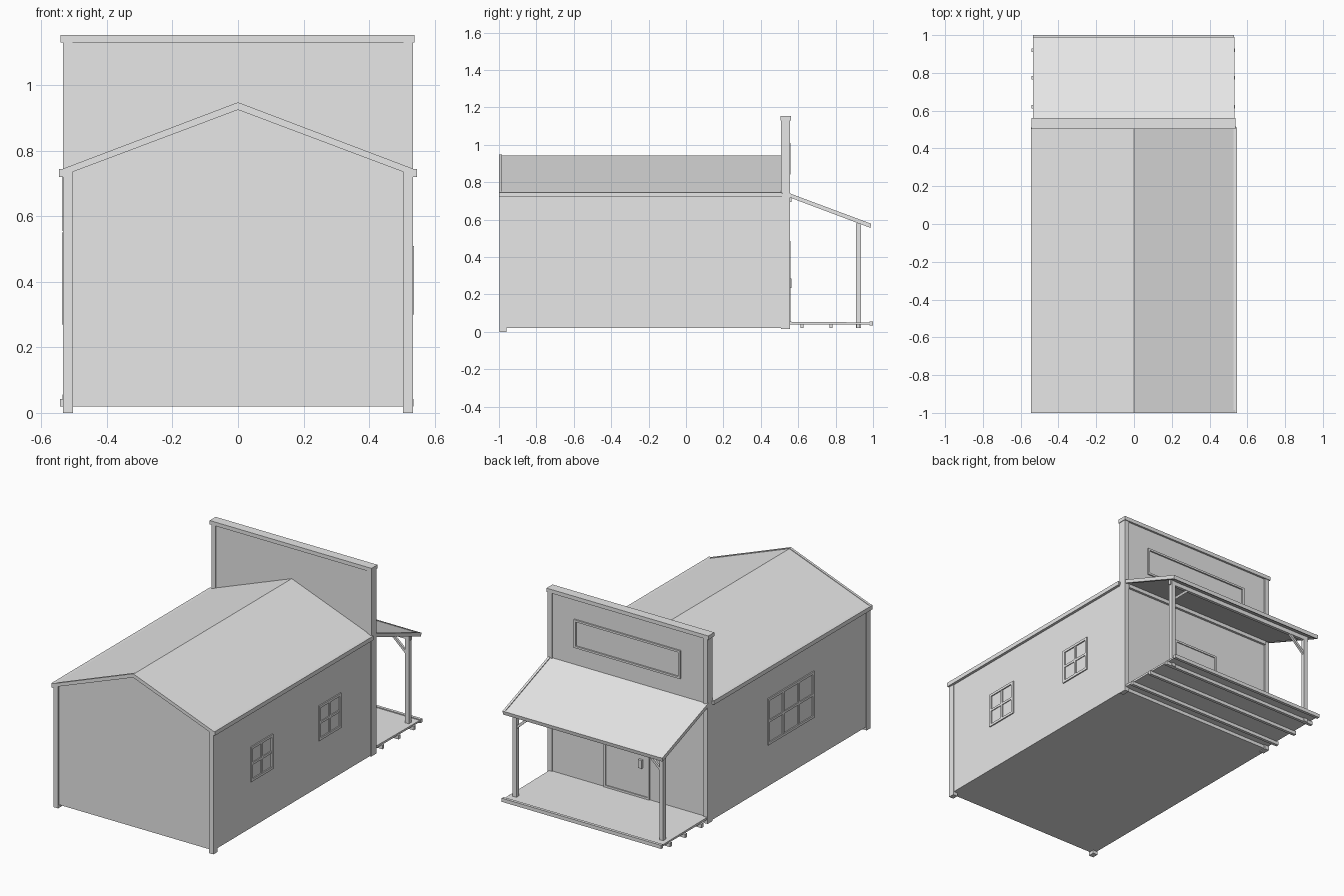
import bpy
import bmesh
from mathutils import Vector

cube = bpy.data.objects.get("Cube")
if cube:
    bpy.data.objects.remove(cube, do_unlink=True)

grey = bpy.data.materials.new("plain_grey")
grey.use_nodes = True
grey.diffuse_color = (0.8, 0.8, 0.8, 1)
grey.node_tree.nodes["Principled BSDF"].inputs["Base Color"].default_value = (0.8, 0.8, 0.8, 1)


def finish(name, bm):
    bmesh.ops.recalc_face_normals(bm, faces=bm.faces)
    mesh = bpy.data.meshes.new(name)
    bm.to_mesh(mesh)
    bm.free()
    mesh.materials.append(grey)
    ob = bpy.data.objects.new(name, mesh)
    bpy.context.scene.collection.objects.link(ob)
    return ob


def prism(name, points, offset):
    """Extrude a closed outline of 3D points by an offset."""
    bm = bmesh.new()
    face = bm.faces.new([bm.verts.new(p) for p in points])
    new = bmesh.ops.extrude_face_region(bm, geom=[face])["geom"]
    verts = [v for v in new if isinstance(v, bmesh.types.BMVert)]
    bmesh.ops.translate(bm, verts=verts, vec=offset)
    return finish(name, bm)


def box(name, x0, x1, y0, y1, z0, z1):
    outline = [(x0, y0, z0), (x1, y0, z0), (x1, y1, z0), (x0, y1, z0)]
    return prism(name, outline, (0, 0, z1 - z0))


def along_y(name, outline, y0, y1):
    return prism(name, [(x, y0, z) for x, z in outline], (0, y1 - y0, 0))


def along_x(name, outline, x0, x1):
    return prism(name, [(x0, y, z) for y, z in outline], (x1 - x0, 0, 0))


def side_window(name, side, y0, y1, z0, z1, columns):
    """Frame and glazing bars on a side wall."""
    inner, outer, b = side * 0.525, side * 0.537, 0.015
    box(name + "_sill", inner, outer, y0, y1, z0, z0 + b)
    box(name + "_head", inner, outer, y0, y1, z1 - b, z1)
    for y in (y0, y1 - b):
        box(name + "_jamb", inner, outer, y, y + b, z0 + b, z1 - b)
    bar = side * 0.535
    mid = (z0 + z1) / 2
    box(name + "_cross_bar", inner, bar, y0 + b, y1 - b, mid - 0.007, mid + 0.007)
    for i in range(1, columns):
        y = y0 + (y1 - y0) * i / columns
        box(name + "_upright_bar", inner, bar, y - 0.007, y + 0.007, z0 + b, z1 - b)


def facade_frame(name, x0, x1, z0, z1, b):
    """Rectangular trim on the porch wall."""
    y0, y1 = 0.545, 0.558
    box(name + "_bottom", x0, x1, y0, y1, z0, z0 + b)
    box(name + "_top", x0, x1, y0, y1, z1 - b, z1)
    for x in (x0, x1 - b):
        box(name + "_side", x, x + b, y0, y1, z0 + b, z1 - b)


# House body and gabled roof
along_y("house_body", [(-0.53, 0.02), (0.53, 0.02), (0.53, 0.73), (0, 0.93), (-0.53, 0.73)],
        -0.99, 0.52)
along_y("roof", [(-0.54, 0.722), (-0.54, 0.74), (0, 0.944), (0.54, 0.74), (0.54, 0.722), (0, 0.925)],
        -0.99, 0.515)
along_y("gable_trim", [(-0.54, 0.722), (-0.54, 0.743), (0, 0.948), (0.54, 0.743), (0.54, 0.722), (0, 0.925)],
        -1.0, -0.985)

for side, word in ((1, "left"), (-1, "right")):
    box(word + "_eave_board", side * 0.525, side * 0.546, -1.0, 0.512, 0.72, 0.745)
    box(word + "_corner_post", side * 0.503, side * 0.534, -0.997, -0.96, 0.0, 0.735)
    box(word + "_facade_post", side * 0.505, side * 0.534, 0.508, 0.556, 0.015, 1.135)

# Tall facade with cap, sign frame and door
box("facade_wall", -0.53, 0.53, 0.512, 0.549, 0.02, 1.135)
box("facade_cap", -0.542, 0.538, 0.504, 0.561, 1.13, 1.153)
facade_frame("sign_frame", -0.35, 0.36, 0.84, 1.01, 0.012)
facade_frame("door_frame", -0.145, 0.16, 0.055, 0.485, 0.012)
box("door_panel", -0.135, 0.15, 0.545, 0.552, 0.06, 0.475)
box("door_handle", -0.10, -0.075, 0.55, 0.565, 0.235, 0.285)

# Side windows
for y in (-0.64, 0.01):
    side_window("left_window", 1, y, y + 0.21, 0.3, 0.51, 2)
side_window("right_window", -1, -0.46, -0.02, 0.27, 0.55, 3)

# Porch floor on joists
along_x("porch_floor", [(0.55, 0.04), (0.55, 0.054), (0.99, 0.05), (0.99, 0.04)], -0.53, 0.525)
box("porch_edge_board", -0.535, 0.53, 0.982, 1.0, 0.034, 0.056)
for y in (0.62, 0.775, 0.92):
    box("porch_joist", -0.543, 0.535, y - 0.009, y + 0.009, 0.02, 0.043)

# Sloping porch roof with raised side trims
along_x("porch_roof", [(0.55, 0.722), (0.55, 0.737), (0.985, 0.575), (0.985, 0.56)], -0.53, 0.525)
for x in (-0.535, 0.517):
    along_x("porch_roof_trim", [(0.55, 0.72), (0.55, 0.742), (0.99, 0.578), (0.986, 0.556)], x, x + 0.014)
along_x("porch_roof_lip", [(0.976, 0.56), (0.976, 0.582), (0.99, 0.577), (0.986, 0.555)], -0.535, 0.53)
box("porch_ledger", -0.505, 0.505, 0.549, 0.563, 0.695, 0.722)
box("porch_beam", -0.51, 0.51, 0.914, 0.932, 0.555, 0.583)

# Porch posts and braces
for side, word in ((1, "left"), (-1, "right")):
    box(word + "_porch_post", side * 0.477, side * 0.503, 0.91, 0.936, 0.02, 0.58)
    brace = [(0.482, 0.458), (0.482, 0.478), (0.39, 0.56), (0.37, 0.56)]
    along_y(word + "_porch_brace", [(side * x, z) for x, z in brace], 0.916, 0.93)
